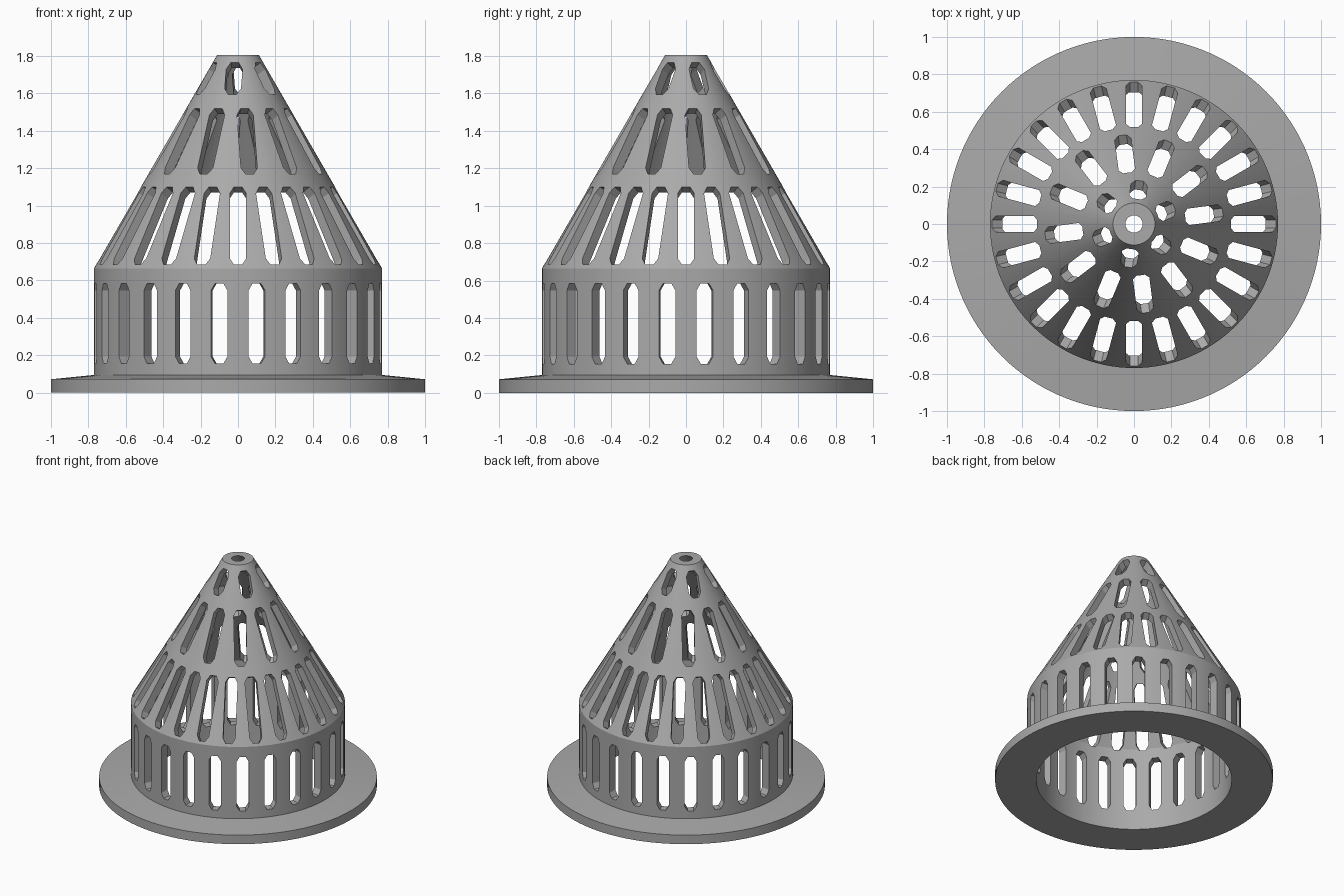
import bpy, bmesh, math
from mathutils import Matrix, Vector

if "Cube" in bpy.data.objects:
    bpy.data.objects.remove(bpy.data.objects["Cube"], do_unlink=True)

SEGMENTS = 120
R_BASE, Z_BASE = 0.77, 0.665      # shoulder of the cone
R_TIP, Z_TIP = 0.112, 1.805       # tip of the cone
WALL = 0.066
SLOT_RADIUS = 0.044

grey = bpy.data.materials.new("plain grey")
grey.use_nodes = True
colour = (0.4, 0.4, 0.4, 1)
grey.diffuse_color = colour
grey.node_tree.nodes["Principled BSDF"].inputs["Base Color"].default_value = colour


def make_object(name, bm):
    bmesh.ops.recalc_face_normals(bm, faces=bm.faces)
    mesh = bpy.data.meshes.new(name)
    bm.to_mesh(mesh)
    bm.free()
    mesh.materials.append(grey)
    obj = bpy.data.objects.new(name, mesh)
    bpy.context.collection.objects.link(obj)
    return obj


def lathe(name, profile):
    """Revolve a closed (radius, height) profile around z."""
    bm = bmesh.new()
    rings = []
    for i in range(SEGMENTS):
        a = math.tau * i / SEGMENTS
        rings.append([bm.verts.new((r * math.cos(a), r * math.sin(a), z)) for r, z in profile])
    n = len(profile)
    for i, ring in enumerate(rings):
        after = rings[(i + 1) % SEGMENTS]
        for j in range(n):
            k = (j + 1) % n
            bm.faces.new((ring[j], after[j], after[k], ring[k]))
    return make_object(name, bm)


def add_slot(bm, low, high, angle):
    """Add a hex-ended prism that cuts square to the wall between two (r, z) points."""
    low, high = Vector((low[0], 0, low[1])), Vector((high[0], 0, high[1]))
    along = (high - low).normalized()
    out = Vector((along.z, 0, -along.x))
    side = Vector((0, 1, 0))
    end = SLOT_RADIUS * math.sin(math.pi / 3)
    outline = []
    for centre, start in ((high - along * end, 0), (low + along * end, 3)):
        for k in range(4):
            a = (start + k) * math.pi / 3
            outline.append(centre + SLOT_RADIUS * (side * math.cos(a) + along * math.sin(a)))
    turn = Matrix.Rotation(angle, 3, "Z")
    inner = [bm.verts.new(turn @ (p - out * 0.08)) for p in outline]
    outer = [bm.verts.new(turn @ (p + out * 0.06)) for p in outline]
    bm.faces.new(inner)
    bm.faces.new(outer[::-1])
    for i in range(len(outline)):
        j = (i + 1) % len(outline)
        bm.faces.new((inner[i], outer[i], outer[j], inner[j]))


def wall_point(z):
    t = max(0, (z - Z_BASE) / (Z_TIP - Z_BASE))
    return (R_BASE + (R_TIP - R_BASE) * t, z)


# Flanged drum and hollow cone, as one turned shell
strainer = lathe("domed_strainer", [
    (R_BASE - WALL, 0), (1, 0), (1, 0.072), (R_BASE, 0.095),
    (R_BASE, Z_BASE), (R_TIP, Z_TIP), (R_TIP - WALL, Z_TIP), (R_BASE - WALL, Z_BASE)])

# Rows of drain slots: count, bottom, top, angle offset in degrees
bm = bmesh.new()
for count, bottom, top, offset in (
        (24, 0.155, 0.585, 7.5), (24, 0.685, 1.1, 0),
        (12, 1.17, 1.52, 7.5), (6, 1.595, 1.765, 22.5)):
    for i in range(count):
        add_slot(bm, wall_point(bottom), wall_point(top),
                 math.radians(offset) + math.tau * i / count)
cutter = make_object("slot_cutter", bm)
cutter.hide_render = True

# Cut the slots and bake the result
cut = strainer.modifiers.new("slots", "BOOLEAN")
cut.operation = "DIFFERENCE"
cut.solver = "EXACT"
cut.use_self = True
cut.object = cutter
bpy.context.view_layer.update()
evaluated = strainer.evaluated_get(bpy.context.evaluated_depsgraph_get())
baked = bpy.data.meshes.new_from_object(evaluated)
strainer.modifiers.clear()
strainer.data = baked
bpy.data.objects.remove(cutter, do_unlink=True)

# Smooth round walls with crisp rims
bpy.ops.object.select_all(action="DESELECT")
strainer.select_set(True)
bpy.context.view_layer.objects.active = strainer
bpy.ops.object.shade_smooth_by_angle(angle=math.radians(25))
